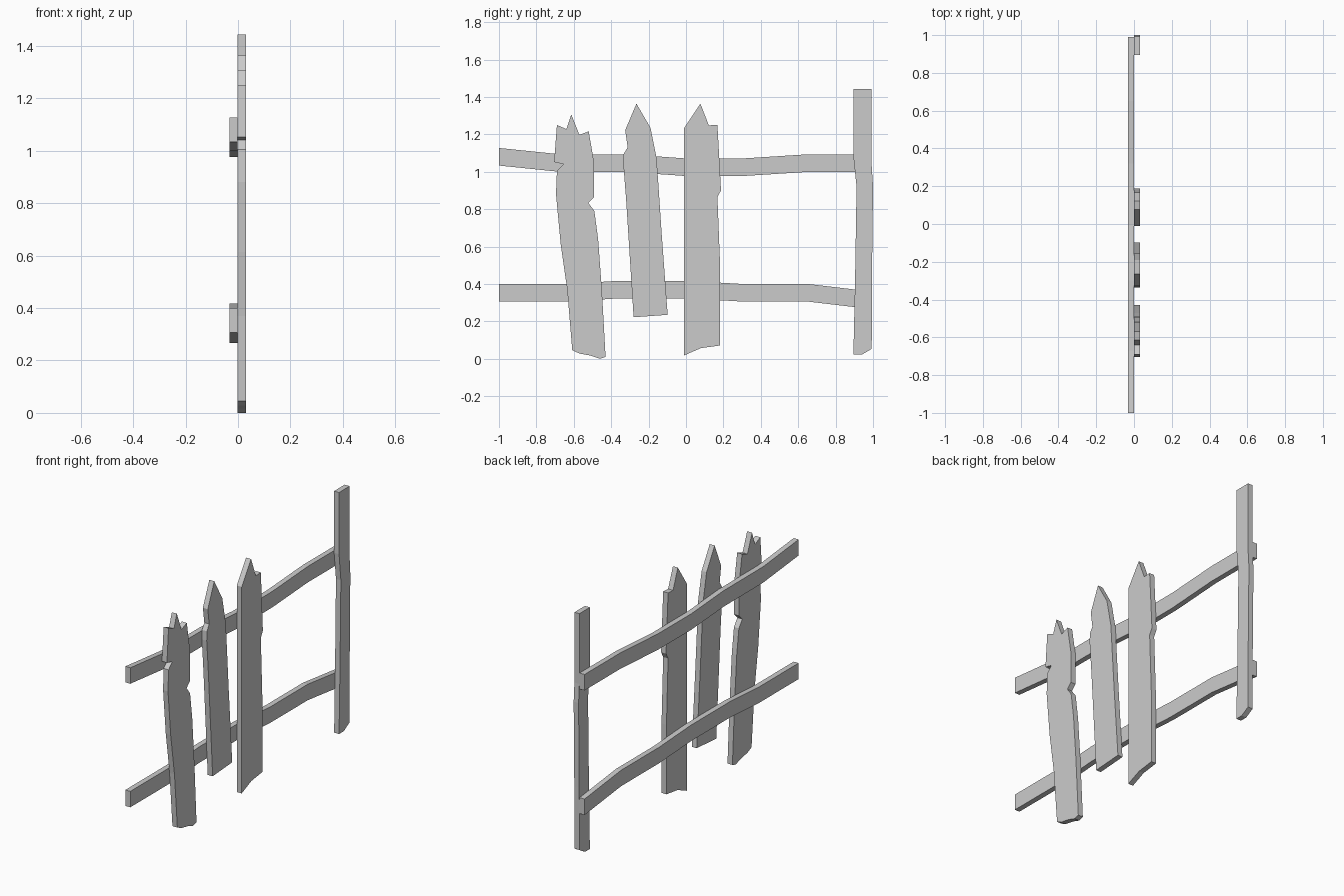
import bpy, bmesh

FRONT, MID, BACK = 0.031, -0.001, -0.033   # board faces along x


def board(name, outline, x0, x1):
    """Extrude a (y, z) outline from x0 to x1."""
    bm = bmesh.new()
    face = bm.faces.new([bm.verts.new((x0, y, z)) for y, z in outline])
    ext = bmesh.ops.extrude_face_region(bm, geom=[face])["geom"]
    moved = [v for v in ext if isinstance(v, bmesh.types.BMVert)]
    bmesh.ops.translate(bm, verts=moved, vec=(x1 - x0, 0, 0))
    bmesh.ops.recalc_face_normals(bm, faces=bm.faces)
    mesh = bpy.data.meshes.new(name)
    bm.to_mesh(mesh)
    bm.free()
    obj = bpy.data.objects.new(name, mesh)
    bpy.context.collection.objects.link(obj)
    return obj


def rail(name, top_edge, height=0.094):
    """Wavy rail of constant height behind the pickets."""
    bottom = [(y, z - height) for y, z in reversed(top_edge)]
    return board(name, top_edge + bottom, BACK, MID)


# Horizontal rails
rail("upper_rail", [(-1, 1.127), (-0.67, 1.093), (-0.3, 1.092), (0, 1.071),
                    (0.32, 1.072), (0.65, 1.093), (0.99, 1.093)])
rail("lower_rail", [(-1, 0.40), (-0.62, 0.40), (-0.36, 0.417), (0, 0.417),
                    (0.3, 0.40), (0.65, 0.40), (0.99, 0.36)])

# End post
board("end_post", [(0.895, 1.443), (0.993, 1.443), (0.993, 1.03), (1.0, 0.92),
                   (0.994, 0.42), (0.993, 0.053), (0.94, 0.022), (0.895, 0.022),
                   (0.904, 0.42), (0.912, 0.92), (0.895, 1.08)], MID, FRONT)

# Broken pickets
board("left_picket", [
    (-0.69, 1.25), (-0.64, 1.228), (-0.613, 1.306), (-0.57, 1.197), (-0.52, 1.216),
    (-0.492, 1.05), (-0.492, 0.863), (-0.522, 0.833), (-0.49, 0.79), (-0.47, 0.64),
    (-0.45, 0.37), (-0.43, 0.01), (-0.46, 0.0), (-0.51, 0.017), (-0.57, 0.028),
    (-0.608, 0.046), (-0.635, 0.37), (-0.67, 0.613), (-0.695, 0.88), (-0.69, 1.005),
    (-0.655, 1.04), (-0.705, 1.052)], MID, FRONT)
board("middle_picket", [
    (-0.265, 1.364), (-0.19, 1.235), (-0.157, 1.07), (-0.13, 0.667), (-0.098, 0.235),
    (-0.28, 0.222), (-0.32, 0.85), (-0.335, 1.04), (-0.333, 1.095), (-0.312, 1.13),
    (-0.325, 1.222)], MID, FRONT)
board("right_picket", [
    (0.077, 1.364), (0.122, 1.248), (0.168, 1.25), (0.178, 1.07), (0.187, 0.9),
    (0.168, 0.865), (0.183, 0.48), (0.183, 0.071), (0.08, 0.057), (-0.01, 0.018),
    (-0.01, 1.233)], MID, FRONT)
